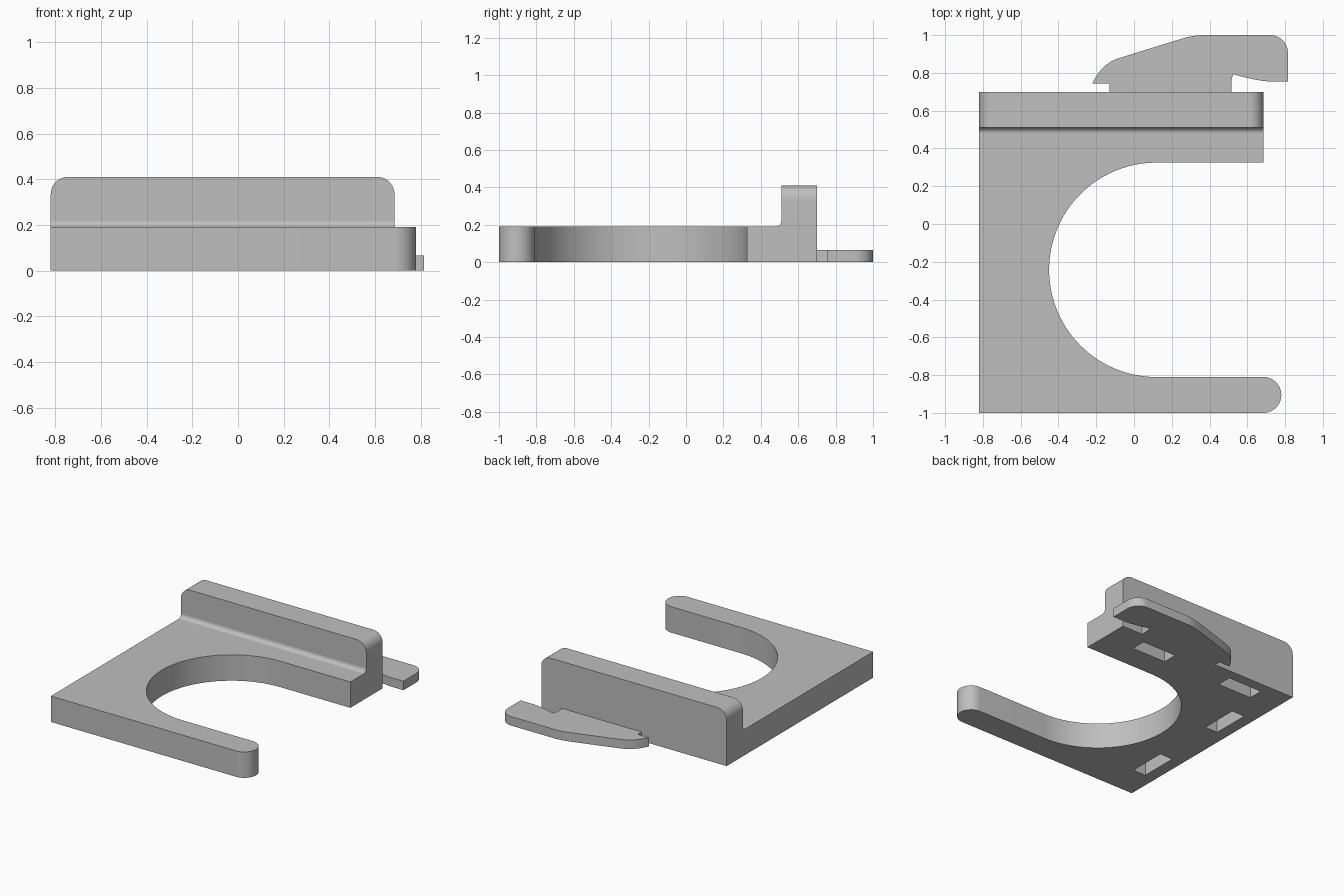
import bpy, bmesh, math
from mathutils import Vector

if "Cube" in bpy.data.objects:
    bpy.data.objects.remove(bpy.data.objects["Cube"], do_unlink=True)

GREY = (0.52, 0.52, 0.52, 1)
grey = bpy.data.materials.new("plain_grey")
grey.use_nodes = True
grey.diffuse_color = GREY
grey.node_tree.nodes["Principled BSDF"].inputs["Base Color"].default_value = GREY


def arc(cx, cy, r, start, end, steps=16):
    """Points along an arc, angles in degrees."""
    angles = [math.radians(start + (end - start) * i / steps) for i in range(steps + 1)]
    return [(cx + r * math.cos(a), cy + r * math.sin(a)) for a in angles]


def bezier(p0, p1, p2, steps=8):
    """Points along a quadratic curve."""
    a, b, c = Vector(p0), Vector(p1), Vector(p2)
    ts = [i / steps for i in range(steps + 1)]
    return [tuple(a * (1 - t) ** 2 + b * 2 * t * (1 - t) + c * t * t) for t in ts]


def extrude(name, outline, place, direction):
    """Solid made by sweeping a flat outline along a direction."""
    bm = bmesh.new()
    face = bm.faces.new([bm.verts.new(place(u, v)) for u, v in outline])
    swept = bmesh.ops.extrude_face_region(bm, geom=[face])["geom"]
    verts = [g for g in swept if isinstance(g, bmesh.types.BMVert)]
    bmesh.ops.translate(bm, verts=verts, vec=direction)
    bmesh.ops.recalc_face_normals(bm, faces=bm.faces)
    mesh = bpy.data.meshes.new(name)
    bm.to_mesh(mesh)
    bm.free()
    mesh.materials.append(grey)
    obj = bpy.data.objects.new(name, mesh)
    bpy.context.collection.objects.link(obj)
    return obj


def activate(obj):
    bpy.ops.object.select_all(action='DESELECT')
    obj.select_set(True)
    bpy.context.view_layer.objects.active = obj


LEFT, RIGHT, FRONT, BACK = -0.82, 0.685, -1.0, 0.70
BASE_H, WALL_H, WALL_Y = 0.19, 0.41, 0.51

# Base plate with a U-shaped opening and a round-ended arm
outline = [(LEFT, BACK), (LEFT, FRONT)]
outline += arc(RIGHT, -0.905, 0.095, -90, 90, 20)
outline += arc(0.118, -0.2425, 0.5675, 270, 90, 48)
outline += [(RIGHT, 0.325), (RIGHT, BACK)]
base = extrude("base_plate", outline, lambda x, y: (x, y, 0), (0, 0, BASE_H))

# Blind pockets in the underside
POCKET_DEPTH = 0.14
pockets = [(-0.68, -0.612, 0.105, 0.284), (-0.68, 0.148, 0.105, 0.284),
           (-0.462, 0.567, 0.28, 0.11), (0.298, 0.567, 0.28, 0.11)]
for cx, cy, w, d in pockets:
    corners = [(cx + sx * w / 2, cy + sy * d / 2)
               for sx, sy in ((-1, -1), (1, -1), (1, 1), (-1, 1))]
    cutter = extrude("pocket_cutter", corners, lambda x, y: (x, y, -0.1),
                     (0, 0, 0.1 + POCKET_DEPTH))
    cutter.hide_render = True
    cut = base.modifiers.new("pocket", 'BOOLEAN')
    cut.operation = 'DIFFERENCE'
    cut.solver = 'EXACT'
    cut.object = cutter
    activate(base)
    bpy.ops.object.modifier_apply(modifier=cut.name)
    bpy.data.objects.remove(cutter, do_unlink=True)

# Upright wall with rounded top corners
R = 0.075
outline = [(LEFT, BASE_H), (RIGHT, BASE_H)]
outline += arc(RIGHT - R, WALL_H - R, R, 0, 90, 12)
outline += arc(LEFT + R, WALL_H - R, R, 90, 180, 12)
wall = extrude("back_wall", outline, lambda x, z: (x, WALL_Y, z), (0, BACK - WALL_Y, 0))

# Fillet where the wall meets the base
F = 0.03
outline = [(WALL_Y, BASE_H)] + arc(WALL_Y - F, BASE_H + F, F, 0, -90, 8)
fillet = extrude("wall_fillet", outline, lambda y, z: (LEFT, y, z), (RIGHT - LEFT, 0, 0))

# Thin hooked latch behind the wall
outline = [(0.515, BACK), (-0.13, BACK), (-0.13, 0.745), (-0.22, 0.745)]
outline += bezier((-0.215, 0.755), (-0.17, 0.845), (-0.09, 0.875))
outline += bezier((0.24, 0.977), (0.31, 1.0), (0.37, 1.0))
outline += arc(0.72, 0.905, 0.095, 90, 0, 12)
outline += [(0.815, 0.755)]
outline += bezier((0.72, 0.755), (0.66, 0.755), (0.525, 0.793))
outline += [(0.515, 0.76)]
latch = extrude("latch_hook", outline, lambda x, y: (x, y, 0), (0, 0, 0.066))

for part in (base, wall, fillet, latch):
    activate(part)
    bpy.ops.object.shade_smooth_by_angle(angle=math.radians(30))
